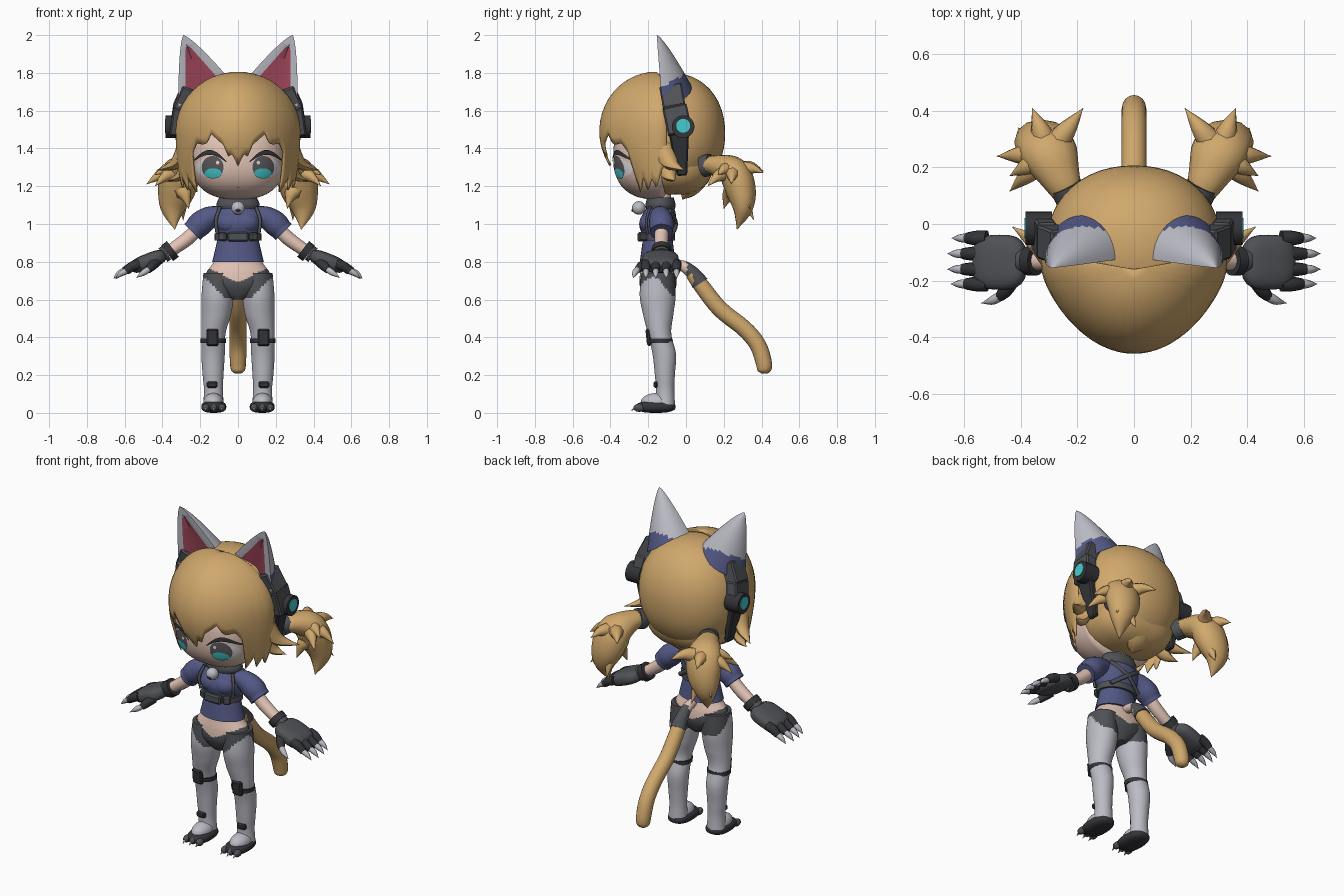
import bpy, bmesh
from math import sin, cos, pi, radians
from mathutils import Vector, Matrix

if "Cube" in bpy.data.objects:
    bpy.data.objects.remove(bpy.data.objects["Cube"], do_unlink=True)

COLOURS = {
    "hair tan": (.63, .39, .15), "navy cloth": (.088, .1, .24), "light grey": (.5, .5, .56),
    "dark grey": (.08, .083, .092), "near black": (.034, .035, .04), "skin": (.78, .56, .47),
    "ear pink": (.37, .065, .11), "cyan glow": (.06, .6, .62), "iris grey": (.11, .1, .11),
    "eye white": (.75, .73, .74)}
MATS = {}
for label, rgb in COLOURS.items():
    m = bpy.data.materials.new(label)
    m.use_nodes = True
    m.diffuse_color = (*rgb, 1)
    m.node_tree.nodes["Principled BSDF"].inputs["Base Color"].default_value = (*rgb, 1)
    MATS[label] = m


def finish(name, bm, mats, mirror=False, patch=False, angle=45):
    """Turn a bmesh into a named, shaded object, mirrored across x if asked."""
    bmesh.ops.remove_doubles(bm, verts=bm.verts, dist=.0002)
    bmesh.ops.recalc_face_normals(bm, faces=bm.faces)
    if patch and sum(f.normal.y for f in bm.faces) > 0:
        bmesh.ops.reverse_faces(bm, faces=bm.faces)
    me = bpy.data.meshes.new(name)
    bm.to_mesh(me)
    bm.free()
    for label in ([mats] if isinstance(mats, str) else mats):
        me.materials.append(MATS[label])
    me.shade_smooth()
    me.set_sharp_from_angle(angle=radians(angle))
    ob = bpy.data.objects.new(name, me)
    bpy.context.collection.objects.link(ob)
    if mirror:
        ob.modifiers.new("Mirror", "MIRROR")
    return ob


def loft(name, rings, mats, rule=None, closed=True, caps=True, **kw):
    """Skin a list of point rings; rule(i, j, centre) picks the material slot."""
    bm = bmesh.new()
    rows = [[bm.verts.new(p) for p in ring] for ring in rings]
    n = len(rows[0])
    for i in range(len(rows) - 1):
        for j in range(n if closed else n - 1):
            k = (j + 1) % n
            f = bm.faces.new((rows[i][j], rows[i][k], rows[i + 1][k], rows[i + 1][j]))
            if rule:
                f.material_index = int(rule(i, j, f.calc_center_median()))
    if caps:
        for row in (rows[0], rows[-1]):
            f = bm.faces.new(row)
            if rule:
                f.material_index = int(rule(0, 0, f.calc_center_median()))
    return finish(name, bm, mats, **kw)


def smooth_path(pts, sub=5):
    """Catmull-Rom sampling of tuples of any length."""
    out = []
    for i in range(len(pts) - 1):
        a, b, c, d = pts[max(i - 1, 0)], pts[i], pts[i + 1], pts[min(i + 2, len(pts) - 1)]
        for s in range(sub):
            t = s / sub
            out.append([q + .5 * t * (r - p + t * (2 * p - 5 * q + 4 * r - e + t * (3 * (q - r) + e - p)))
                        for p, q, r, e in zip(a, b, c, d)])
    return out + [list(pts[-1])]


def tube(name, pts, mats, ref=(1, 0, 0), flat=1, sides=12, sub=5, **kw):
    """Tapered tube through (x, y, z, radius); flat widens it along ref."""
    path = smooth_path(pts, sub)
    rings = []
    for i, p in enumerate(path):
        c = Vector(p[:3])
        t = (Vector(path[min(i + 1, len(path) - 1)][:3]) - Vector(path[max(i - 1, 0)][:3])).normalized()
        u = (Vector(ref) - t * t.dot(Vector(ref))).normalized()
        v = t.cross(u)
        r = max(p[3], .001)
        rings.append([c + u * r * flat * cos(a) + v * r * sin(a)
                      for a in (2 * pi * k / sides for k in range(sides))])
    return loft(name, rings, mats, **kw)


def stack(name, pts, mats, sub=5, sides=28, **kw):
    """Horizontal ellipses through (x, y, z, rx, ry)."""
    rings = [[(x + rx * cos(2 * pi * k / sides), y + ry * sin(2 * pi * k / sides), z) for k in range(sides)]
             for x, y, z, rx, ry in smooth_path(pts, sub)]
    return loft(name, rings, mats, **kw)


def ball(name, c, r, mat, power=2, turn=0, seg=32, back=1, **kw):
    """Ellipsoid, boxier as power rises, turned about y; back scales the rear half."""
    bm = bmesh.new()
    bmesh.ops.create_uvsphere(bm, u_segments=seg, v_segments=seg // 2, radius=1)
    rot = Matrix.Rotation(radians(turn), 3, 'Y')
    for v in bm.verts:
        n = sum(abs(a) ** power for a in v.co) ** (1 / power)
        p = Vector([a / n * b for a, b in zip(v.co, r)])
        p.y *= back if p.y > 0 else 1
        v.co = rot @ p + Vector(c)
    return finish(name, bm, mat, **kw)


def box(name, c, size, mat, turn=(0, 0, 0), taper=1, bevel=.008, **kw):
    """Bevelled block whose lower end is scaled by taper."""
    bm = bmesh.new()
    bmesh.ops.create_cube(bm, size=1)
    for v in bm.verts:
        k = taper if v.co.z < 0 else 1
        v.co = Vector((v.co.x * size[0] * k, v.co.y * size[1] * k, v.co.z * size[2]))
    bmesh.ops.bevel(bm, geom=bm.edges[:], offset=bevel, segments=1, affect='EDGES')
    mat4 = Matrix.Translation(c)
    for a, axis in zip(turn, 'XYZ'):
        mat4 = mat4 @ Matrix.Rotation(radians(a), 4, axis)
    bm.transform(mat4)
    return finish(name, bm, mat, angle=20, **kw)


def rod(name, a, b, r, mat, ref=(0, 0, 1), **kw):
    tube(name, [(*a, r), (*b, r)], mat, ref=ref, sides=20, sub=1, **kw)


# Head: face and painted eyes
FC, FR, FP = (0, -.15, 1.36), (.252, .235, .23), 2.5
ball("face", FC, FR, "skin", power=FP, seg=64, back=.3)


def on_face(x, z, off):
    d = 1 - abs(x / FR[0]) ** FP - abs((z - FC[2]) / FR[2]) ** FP
    return (x, FC[1] - FR[1] * max(d, 0) ** (1 / FP) - off, z)


def disc(name, x, z, rx, rz, mat, off):
    rings = [[on_face(x + rx * q / 8 * cos(a), z + rz * q / 8 * sin(a), off)
              for a in (pi * k / 14 for k in range(28))] for q in range(9)]
    loft(name, rings, mat, caps=False, patch=True, mirror=True)


disc("eye_whites", .147, 1.298, .076, .052, "eye white", .004)
disc("irises", .134, 1.3, .058, .06, "iris grey", .006)
disc("iris_glow", .132, 1.268, .045, .027, "cyan glow", .008)
disc("eye_glints", .108, 1.325, .009, .01, "eye white", .0085)
arc = [(.06 + .182 * k / 16, sin(pi * k / 16)) for k in range(17)]
loft("upper_lashes", [[on_face(x, 1.326 + .04 * s + h * (s + .3), .0095) for x, s in arc]
                      for h in (0, .01, .02)], "near black", closed=False, caps=False, patch=True, mirror=True)
disc("mouth", 0, 1.195, .012, .002, "ear pink", .004)

# Hair: round back, jagged front shell, loose locks
ball("back_hair", (0, -.08, 1.48), (.31, .287, .32), "hair tan", power=2.15, seg=48)
ball("lower_hair", (0, -.055, 1.34), (.256, .2, .185), "hair tan", power=2.6)
tube("nape_hair", [(0, .05, 1.26, .08), (0, .01, 1.18, .05), (0, -.02, 1.13, 0)], "hair tan", flat=1.5)
HEM = [(0, 1.31), (6, 1.37), (10, 1.36), (14, 1.42), (26, 1.48), (31, 1.43), (35, 1.42), (43, 1.43), (50, 1.38),
       (55, 1.27), (60, 1.17), (66, 1.25), (72, 1.18), (78, 1.24), (85, 1.19), (92, 1.26), (105, 1.3)]


def hem(phi):
    for (a, za), (b, zb) in zip(HEM, HEM[1:]):
        if abs(phi) <= b:
            return za + (zb - za) * (abs(phi) - a) / (b - a)


def shell_point(phi, t):
    z = 1.8 - (1.8 - hem(phi)) * (1 - cos(t * pi / 2))
    d, a = z - 1.49, radians(phi)
    if d > 0:
        s = max(1 - (d / .31) ** 2, 0) ** .5
    else:
        s = 1 - (.1 + .4 * cos(a) ** 2) * (d / .3) ** 2
    return (.324 * s * sin(a), -.16 + .02 * s - .313 * s * cos(a) * (.55 + .45 * cos(a)), z)


shell = loft("front_hair", [[shell_point(p, t / 16) for p in range(-104, 105, 2)] for t in range(17)],
             "hair tan", closed=False, caps=False, patch=True)
solid = shell.modifiers.new("Thickness", "SOLIDIFY")
solid.thickness, solid.offset = .012, 0
LOCKS = [[(.27, -.13, 1.42, .05), (.33, -.08, 1.32, .032), (.43, -.01, 1.285, 0)],
         [(.25, -.13, 1.37, .05), (.3, -.09, 1.26, .03), (.37, -.06, 1.23, 0)]]
for pts in LOCKS:
    tube("side_lock", pts, "hair tan", ref=(0, 1, 0), flat=1.3, sides=8, mirror=True)

# Twin tails with ties
tube("twin_tails", [(.23, .1, 1.31, .04), (.258, .16, 1.31, .056), (.3, .25, 1.275, .082), (.325, .29, 1.18, .08),
                    (.345, .3, 1.08, .053), (.335, .27, .97, 0)], "hair tan", flat=1.25, mirror=True)
for tip in [(.485, .24, 1.21), (.44, .115, 1.2), (.44, .17, 1.26), (.18, .41, 1.28), (.36, .41, 1.27),
            (.41, .34, 1.08), (.29, .36, 1.02), (.26, .2, 1.08)]:
    root = Vector((.3, .25, 1.27 if tip[2] > 1.1 else 1.18))
    mid = root.lerp(Vector(tip), .55) + Vector((0, 0, .025))
    tube("tail_lock", [(*root, .055), (*mid, .033), (*tip, 0)], "hair tan", ref=(.2, .1, 1), sides=8, mirror=True)
rod("hair_ties", (.22, .09, 1.305), (.242, .135, 1.315), .058, "dark grey", mirror=True)

# Cat ears: flat pink front, rounded back, navy root
ear = []
for i in range(25):
    t = i / 24
    w, f = (1 - t) ** .78, .72 * max(1 - t / .8, 0) ** .3
    mid = Vector((.185, -.125, 1.7)).lerp(Vector((.29, -.155, 2)), t)
    half, back = Vector((.13, 0, -.078)) * w, Vector((0, .155, .02)) * w
    ring = [mid - half, mid - half * f, mid + back * .2 * (f > 0), mid + half * f, mid + half]
    ear.append(ring + [mid + half * cos(a) + back * sin(a) for a in (pi * k / 16 for k in range(1, 16))])
loft("cat_ears", ear, ["light grey", "ear pink", "navy cloth"], caps=False, mirror=True,
     rule=lambda i, j, c: (1 if j in (1, 2) and i < 19 else 0) if j < 4 else 2 * (c.z < 1.775 + .6 * (c.y + .04)))

# Headset
box("headset_upper", (.28, -.07, 1.665), (.085, .12, .13), "dark grey", turn=(10, -24, 0), mirror=True)
box("headset_middle", (.318, -.045, 1.55), (.07, .13, .15), "dark grey", turn=(12, -8, 0), mirror=True)
rod("headset_pods", (.29, -.015, 1.515), (.383, -.015, 1.515), .06, "near black", mirror=True)
rod("headset_lights", (.37, -.015, 1.52), (.387, -.015, 1.52), .037, "cyan glow", mirror=True)
box("headset_lower", (.293, -.03, 1.38), (.06, .11, .25), "near black", turn=(4, 8, 0), taper=.5, mirror=True)

# Neck, collar and bell
stack("neck", [(0, -.13, 1.03, .055, .05), (0, -.13, 1.17, .05, .05)], "skin", sub=1)
stack("collar", [(0, -.135, 1.07, .1, .072), (0, -.135, 1.1, .115, .08), (0, -.135, 1.14, .1, .07)], "dark grey")
ball("bell", (0, -.25, 1.085), (.036, .036, .036), "light grey", seg=20)
ball("bell_slot", (0, -.275, 1.072), (.014, .014, .01), "near black", seg=12)

# Jacket, belt and straps
stack("jacket", [(0, -.15, .8, .137, .095), (0, -.15, .87, .12, .085), (0, -.15, .93, .11, .08),
                 (0, -.152, 1, .128, .096), (0, -.14, 1.06, .125, .085), (0, -.135, 1.1, .08, .06)], "navy cloth")
ball("jacket_bust", (.04, -.185, 1.005), (.075, .062, .06), "navy cloth", mirror=True)
stack("belt", [(0, -.15, .912, .123, .093), (0, -.15, .95, .125, .093)], "dark grey", sub=1)
box("belt_buckle", (0, -.242, .932), (.11, .03, .05), "dark grey")
box("belt_pouches", (.08, -.222, .932), (.045, .03, .045), "dark grey", turn=(0, 0, 30), mirror=True)
tube("back_straps", [(.1, -.085, 1.07, .009), (0, -.051, 1, .009), (-.1, -.082, .93, .009)], "dark grey",
     ref=(0, 0, 1), flat=1.4, mirror=True)
tube("front_straps", [(.095, -.19, 1.09, .007), (.117, -.21, 1.02, .007), (.11, -.205, .95, .007)], "dark grey",
     flat=1.3, mirror=True)

# Hips with bare midriff and dark briefs
stack("hips", [(0, -.15, .86, .11, .075), (0, -.15, .8, .128, .082), (0, -.148, .74, .168, .095),
               (0, -.148, .68, .165, .098), (0, -.148, .63, .1, .08), (0, -.148, .6, .04, .06)],
      ["skin", "dark grey"], rule=lambda i, j, c: c.z < .69 + .5 * abs(c.x), sides=64, sub=8)

# Legs, knee bands and feet
stack("legs", [(.105, -.148, .74, .078, .088), (.108, -.15, .62, .085, .095), (.115, -.147, .52, .078, .08),
               (.13, -.14, .42, .064, .062), (.132, -.115, .31, .062, .062), (.132, -.112, .2, .055, .053),
               (.13, -.11, .12, .05, .048), (.13, -.11, .04, .055, .052)], ["light grey", "dark grey"],
      rule=lambda i, j, c: c.z > .61 + max(c.x - .07, 0) * min(max(-.6 - 10 * c.y, .15), 1),
      sides=64, sub=10, mirror=True)
stack("knee_bands", [(.131, -.134, .37, .067, .065), (.13, -.137, .395, .068, .066)], "near black", sub=1, mirror=True)
box("knee_pads", (.135, -.198, .4), (.065, .025, .09), "near black", turn=(6, 0, 0), mirror=True)
box("shin_patches", (.137, -.16, .15), (.058, .025, .034), "near black", mirror=True)
ball("insteps", (.13, -.155, .055), (.054, .085, .05), "light grey", mirror=True)
ball("feet", (.128, -.16, .032), (.066, .105, .032), "near black", power=2.6, mirror=True)
for x in (.085, .128, .171):
    ball("toe", (x, -.248, .027), (.02, .03, .022), "dark grey", seg=14, mirror=True)
    tube("toe_claw", [(x, -.262, .028, .011), (x, -.292, .012, 0)], "light grey", sides=8, sub=2, mirror=True)

# Arms, gloves and claws
Y = (0, 1, 0)
tube("sleeves", [(.09, -.14, 1.05, .045), (.15, -.135, 1.035, .058), (.2, -.13, 1, .066), (.238, -.13, .96, .056)],
     "navy cloth", ref=Y, sides=20, mirror=True)
rod("sleeve_cuffs", (.226, -.13, .973), (.242, -.13, .957), .06, "navy cloth", ref=Y, mirror=True)
tube("arms", [(.2, -.13, .99, .036), (.27, -.13, .92, .037), (.37, -.13, .85, .032)], "skin", ref=Y, mirror=True)
rod("wrist_cuffs", (.345, -.13, .868), (.375, -.13, .845), .052, "near black", ref=Y, mirror=True)
rod("wrist_rings", (.378, -.13, .848), (.397, -.13, .835), .043, "dark grey", ref=Y, mirror=True)
ball("gloves", (.475, -.135, .802), (.1, .097, .042), "dark grey", power=3, turn=22, mirror=True)
for y, reach in ((-.05, -.015), (-.105, 0), (-.16, 0), (-.212, -.012)):
    tube("finger", [(.52, y, .79, .027), (.56, y, .775, .026), (.605 + reach, y, .75, .02)], "near black", ref=Y, mirror=True)
    tube("claw", [(.59 + reach, y, .758, .017), (.63 + reach, y, .738, .014), (.66 + reach, y, .71, 0)],
         "light grey", ref=Y, sides=8, mirror=True)
tube("thumbs", [(.43, -.2, .8, .026), (.455, -.235, .778, .025), (.475, -.258, .755, .018)], "near black",
     ref=(0, 0, 1), mirror=True)
tube("thumb_claws", [(.465, -.25, .765, .016), (.5, -.27, .742, .016), (.54, -.28, .715, 0)], "light grey",
     ref=(0, 0, 1), sides=8, mirror=True)

# Tail with dark socket
tube("tail", [(0, .03, .74, .035), (0, .08, .675, .042), (0, .18, .55, .044), (0, .31, .445, .044),
              (0, .38, .36, .044), (0, .411, .27, .043), (0, .415, .225, .036), (0, .415, .208, .015)],
     "hair tan", sides=16)
tube("tail_socket", [(0, -.07, .79, .025), (0, -.01, .775, .03), (0, .04, .735, .037), (0, .075, .685, .046)],
     ["skin", "dark grey"], rule=lambda i, j, c: c.y > .005, sides=16)
